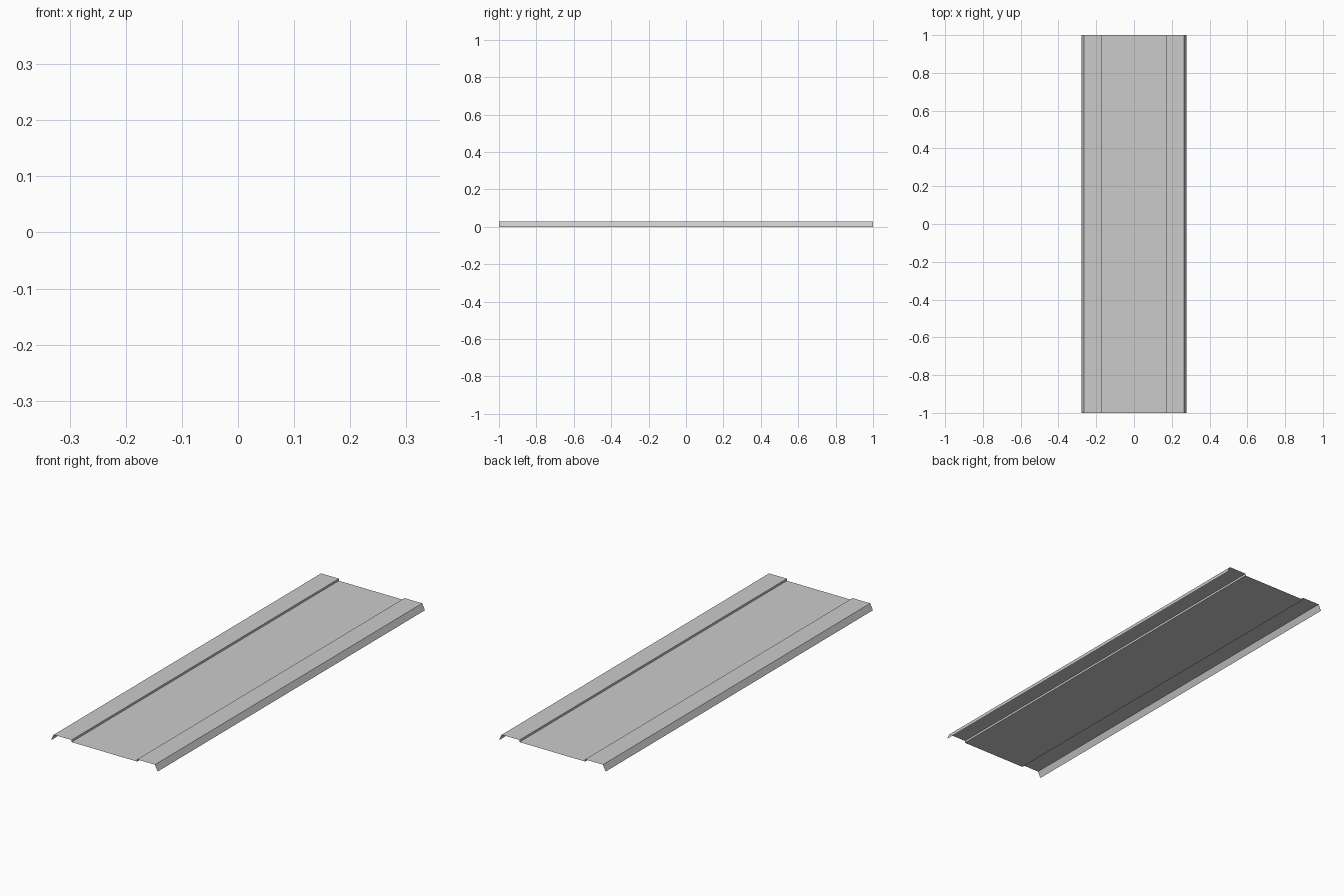
import bpy
import bmesh

if "Cube" in bpy.data.objects:
    bpy.data.objects.remove(bpy.data.objects["Cube"])

LENGTH = 2.0
# Right half of the sheet cross-section (x, z): panel edge, step, flange, slanted lip
half = [(0.172, 0.019), (0.172, 0.029), (0.265, 0.029), (0.279, 0.0)]
profile = [(-x, z) for x, z in reversed(half)] + half

# Folded sheet panel: open profile extruded along y
bm = bmesh.new()
front = [bm.verts.new((x, -LENGTH / 2, z)) for x, z in profile]
back = [bm.verts.new((x, LENGTH / 2, z)) for x, z in profile]
for i in range(len(profile) - 1):
    bm.faces.new((front[i], front[i + 1], back[i + 1], back[i]))

mesh = bpy.data.meshes.new("folded_sheet_panel")
bm.to_mesh(mesh)
bm.free()
panel = bpy.data.objects.new("folded_sheet_panel", mesh)
bpy.context.collection.objects.link(panel)
